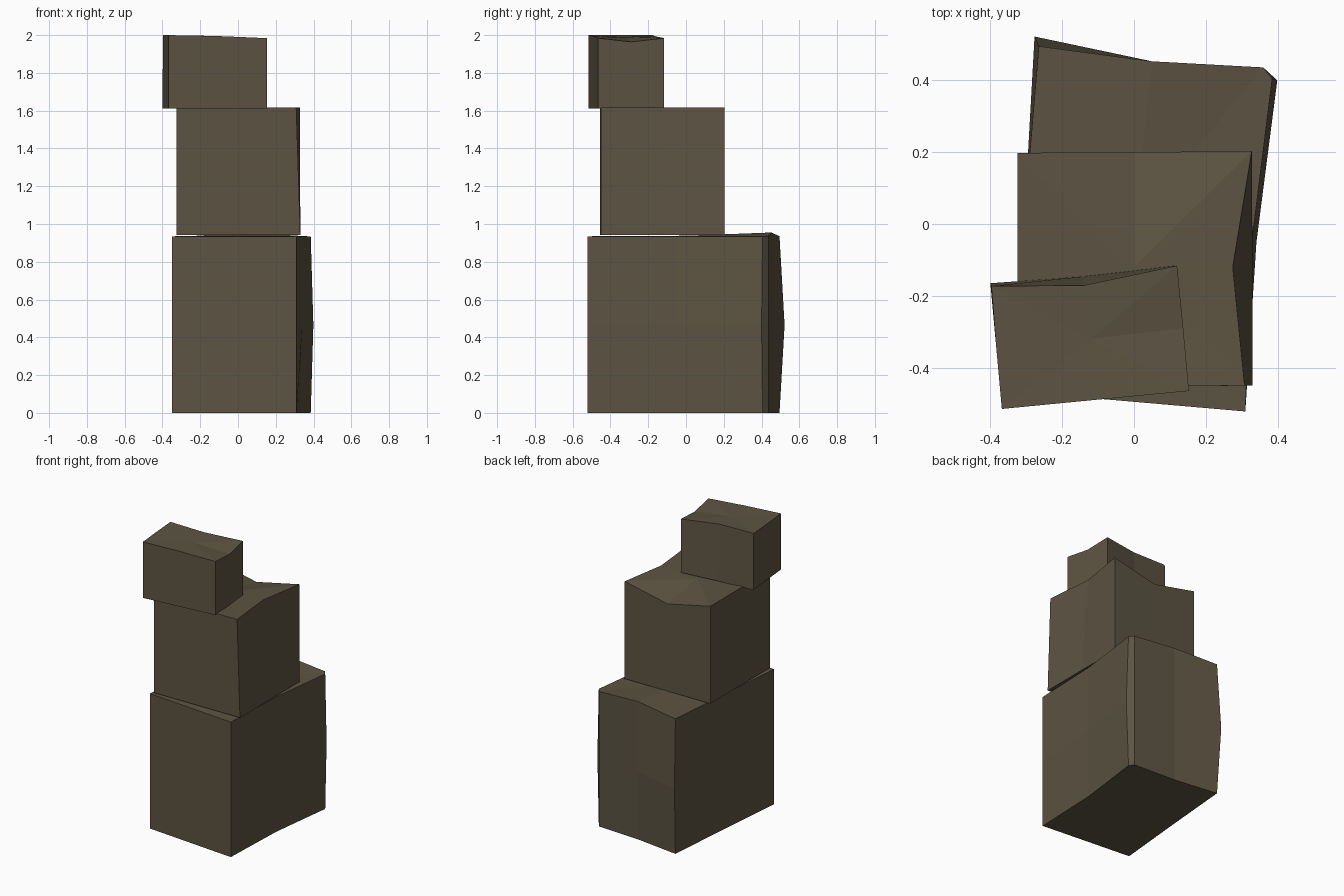
import bpy, bmesh

if "Cube" in bpy.data.objects:
    bpy.data.objects.remove(bpy.data.objects["Cube"])

stone = bpy.data.materials.new("dark_olive_stone")
stone.diffuse_color = (0.108, 0.088, 0.055, 1)
stone.use_nodes = True
stone.node_tree.nodes["Principled BSDF"].inputs["Base Color"].default_value = stone.diffuse_color


def block(name, rings, bottom_mid, top_mid):
    """Skin stacked rings of points, closing each end with a fan."""
    bm = bmesh.new()
    loops = [[bm.verts.new(p) for p in ring] for ring in rings]
    n = len(loops[0])
    for lo, hi in zip(loops, loops[1:]):
        for i in range(n):
            j = (i + 1) % n
            bm.faces.new((lo[i], lo[j], hi[j], hi[i]))
    for loop, mid in ((loops[0], bottom_mid), (loops[-1], top_mid)):
        c = bm.verts.new(mid)
        for i in range(n):
            bm.faces.new((loop[i], loop[(i + 1) % n], c))
    bmesh.ops.recalc_face_normals(bm, faces=bm.faces)
    me = bpy.data.meshes.new(name)
    bm.to_mesh(me)
    bm.free()
    me.materials.append(stone)
    ob = bpy.data.objects.new(name, me)
    bpy.context.collection.objects.link(ob)
    return ob


def ring(points, z, moves=None):
    """Points at height z, with optional (dx, dy, dz) moves by index."""
    moves = moves or {}
    out = []
    for i, (x, y) in enumerate(points):
        dx, dy, dz = moves.get(i, (0, 0, 0))
        out.append((x + dx, y + dy, z + dz))
    return out


# Bottom stone: chamfered back right corner, bulging at half height
base = [(-0.35, -0.465), (-0.06, -0.49), (0.31, -0.522), (0.328, -0.05),
        (0.385, 0.405), (0.36, 0.436), (0.05, 0.453), (-0.265, 0.495),
        (-0.305, 0.02)]
block("bottom_stone", [
    ring(base, 0),
    ring(base, 0.465, {3: (0.013, 0, 0), 4: (0.014, -0.005, 0),
                       7: (-0.012, 0.027, 0)}),
    ring(base, 0.935, {6: (0, 0, 0.02)}),
], (0, 0, 0), (0, 0, 0.938))

# Middle stone: right side pinched and back edge sagging at the top
body = [(-0.325, -0.455), (0, -0.452), (0.33, -0.45), (0.33, -0.12),
        (0.328, 0.203), (0, 0.2), (-0.325, 0.198), (-0.325, -0.12)]
block("middle_stone", [
    ring(body, 0.943),
    ring(body, 1.618, {2: (-0.022, 0, 0), 3: (-0.055, 0, 0),
                       5: (0, 0, -0.07)}),
], (0, -0.12, 0.943), (0, -0.12, 1.6))

# Top stone: turned a little, with a dented back edge
cap = [(-0.368, -0.515), (-0.11, -0.49), (0.153, -0.465), (0.137, -0.29),
       (0.12, -0.116), (-0.14, -0.146), (-0.4, -0.165), (-0.384, -0.34)]
block("top_stone", [
    ring(cap, 1.612),
    ring(cap, 2.0, {1: (0, 0, -0.005), 2: (0, 0, -0.016), 3: (0, 0, -0.036),
                    4: (0, 0, -0.016), 5: (0, -0.025, -0.004),
                    6: (0.003, -0.008, 0)}),
], (-0.12, -0.32, 1.612), (-0.12, -0.32, 1.99))
